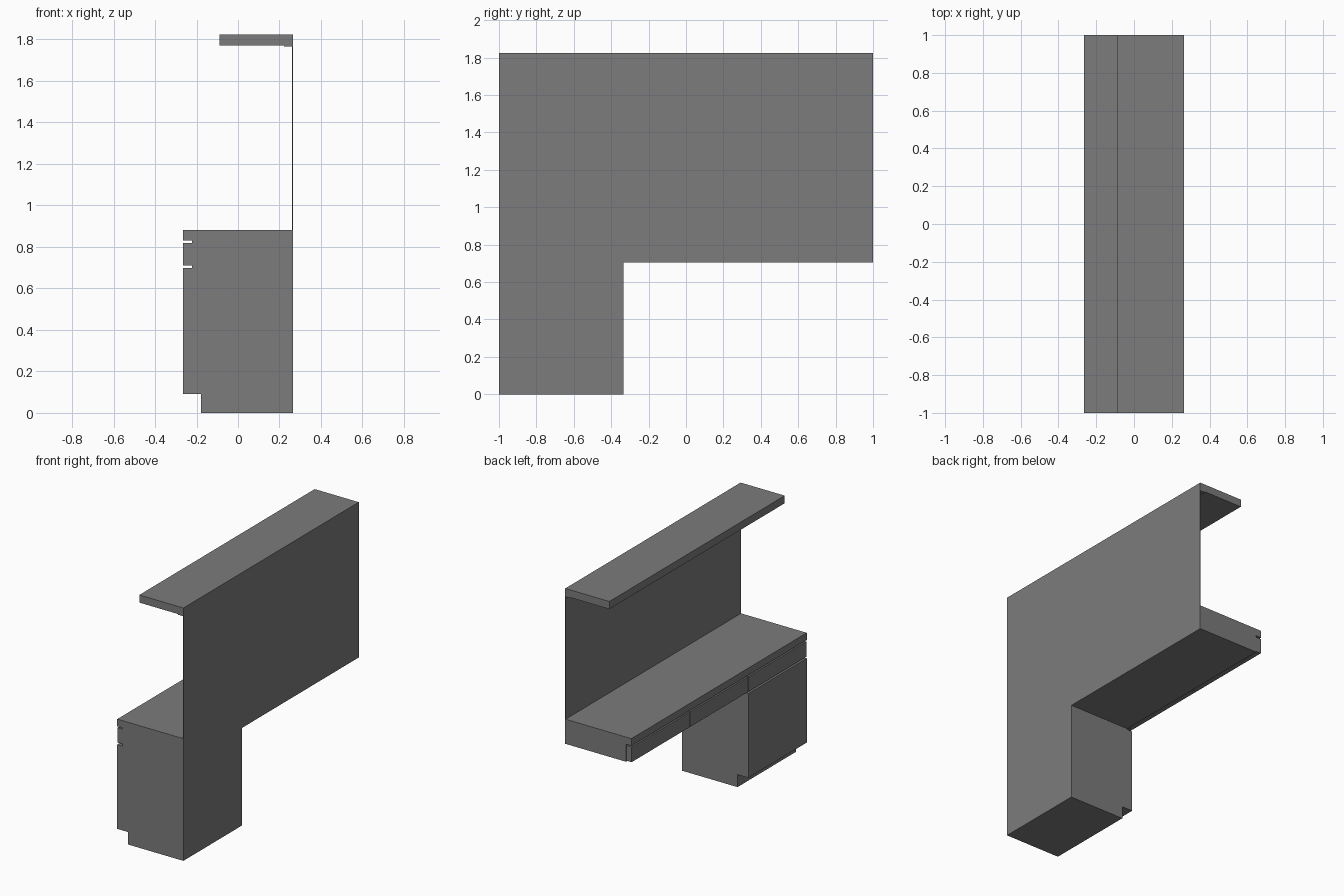
import bpy

cube = bpy.data.objects.get("Cube")
if cube:
    bpy.data.objects.remove(cube, do_unlink=True)

grey = bpy.data.materials.new("plain grey")
grey.use_nodes = True
colour = (0.2, 0.2, 0.2, 1)
grey.diffuse_color = colour
grey.node_tree.nodes["Principled BSDF"].inputs["Base Color"].default_value = colour

BACK, FRONT, RECESS = 0.264, -0.264, -0.222
LENGTH = 2.0
BAY = LENGTH / 3
GAP = 0.005


def extrude(name, profile, y0, y1):
    """Extrude an (x, z) outline along y."""
    n = len(profile)
    verts = [(x, y, z) for y in (y0, y1) for x, z in profile]
    faces = [tuple(range(n)), tuple(reversed(range(n, 2 * n)))]
    faces += [(i, i + n, (i + 1) % n + n, (i + 1) % n) for i in range(n)]
    mesh = bpy.data.meshes.new(name)
    mesh.from_pydata(verts, [], faces)
    mesh.materials.append(grey)
    obj = bpy.data.objects.new(name, mesh)
    bpy.context.collection.objects.link(obj)
    return obj


def box(name, x0, x1, z0, z1, y0=-1.0, y1=1.0):
    return extrude(name, [(x0, z0), (x1, z0), (x1, z1), (x0, z1)], y0, y1)


# Base cabinet with a toe recess and a finger groove above its front
extrude("base_cabinet",
        [(-0.178, 0), (BACK, 0), (BACK, 0.704), (RECESS, 0.704),
         (RECESS, 0.698), (FRONT, 0.698), (FRONT, 0.09), (-0.178, 0.09)],
        -1, -1 + BAY)

# Drawer carcass and worktop over the full length
box("drawer_carcass", RECESS, BACK, 0.704, 0.83)
box("worktop", FRONT, BACK, 0.83, 0.882)

# Three drawer fronts with narrow gaps between them
for i in range(3):
    start = -1 + i * BAY
    box(f"drawer_front_{i + 1}", FRONT, RECESS, 0.711, 0.82,
        start + GAP / 2, start + BAY - GAP / 2)

# Thin back panel, top shelf and the cleat under it
box("back_panel", BACK - 0.003, BACK, 0.882, 1.77)
box("top_shelf", -0.088, BACK, 1.77, 1.825)
box("shelf_cleat", 0.221, BACK - 0.003, 1.765, 1.77)
